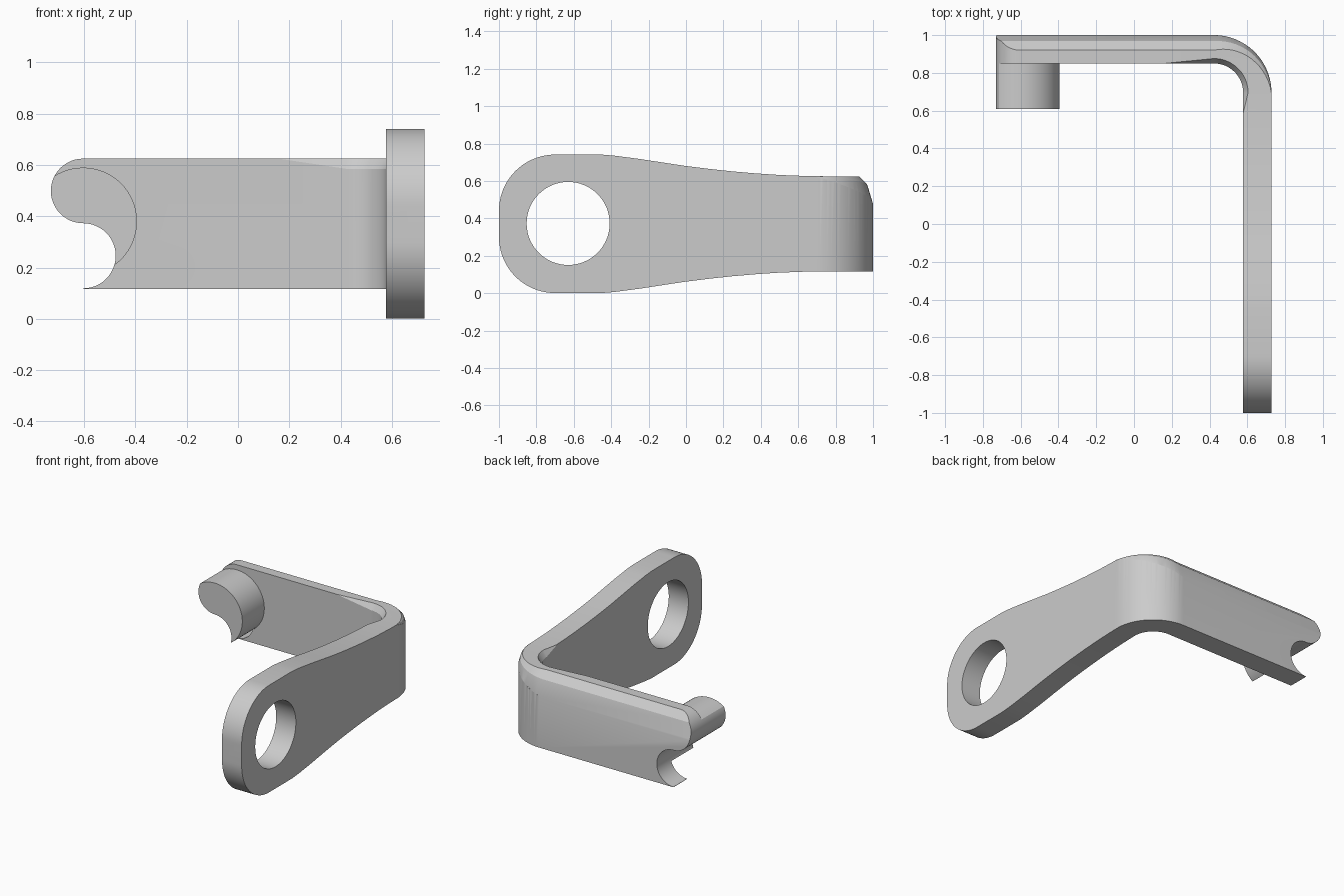
import bpy, bmesh
from math import sin, cos, radians
from mathutils import Vector

if "Cube" in bpy.data.objects:
    bpy.data.objects.remove(bpy.data.objects["Cube"], do_unlink=True)

grey = bpy.data.materials.new("light grey metal")
grey.use_nodes = True
grey.diffuse_color = (0.6, 0.6, 0.6, 1)
grey.node_tree.nodes["Principled BSDF"].inputs["Base Color"].default_value = (0.6, 0.6, 0.6, 1)


def arc(cx, cy, r, a0, a1, n=24):
    angles = [radians(a0 + (a1 - a0) * i / n) for i in range(n + 1)]
    return [(cx + r * cos(a), cy + r * sin(a)) for a in angles]


def loft(name, rings):
    """Closed solid skinned through equal rings of points."""
    bm = bmesh.new()
    loops = [[bm.verts.new(p) for p in ring] for ring in rings]
    n = len(loops[0])
    for a, b in zip(loops, loops[1:]):
        for i in range(n):
            j = (i + 1) % n
            bm.faces.new((a[i], a[j], b[j], b[i]))
    bm.faces.new(loops[0][::-1])
    bm.faces.new(loops[-1])
    bmesh.ops.recalc_face_normals(bm, faces=bm.faces)
    mesh = bpy.data.meshes.new(name)
    bm.to_mesh(mesh)
    bm.free()
    mesh.materials.append(grey)
    ob = bpy.data.objects.new(name, mesh)
    bpy.context.collection.objects.link(ob)
    return ob


def prism(name, outline, axis, lo, hi):
    """Extrude a 2D outline along one axis."""
    def place(p, d):
        q = list(p)
        q.insert("xyz".index(axis), d)
        return Vector(q)
    return loft(name, [[place(p, d) for p in outline] for d in (lo, hi)])


def boolean(ob, cutter, operation):
    """Apply a boolean and discard the cutter."""
    mod = ob.modifiers.new("cut", 'BOOLEAN')
    mod.object, mod.operation, mod.solver = cutter, operation, 'EXACT'
    graph = bpy.context.evaluated_depsgraph_get()
    mesh = bpy.data.meshes.new_from_object(ob.evaluated_get(graph))
    ob.modifiers.clear()
    ob.data = mesh
    bpy.data.objects.remove(cutter, do_unlink=True)


BX, BY = 0.423, 0.695            # centre of the bend
R_IN, R_OUT = 0.155, 0.305
MID, TOP = 0.371, 0.625

# L-shaped strip seen from above
plan = [(-0.73, 1.0)] + arc(BX, BY, R_OUT, 90, 0)
plan += [(BX + R_OUT, -1.0), (BX + R_IN, -1.0)]
plan += arc(BX, BY, R_IN, 0, 90) + [(-0.73, BY + R_IN)]
bracket = prism("bent_bracket", plan, 'z', -0.1, 0.9)

# side outline: rounded eye end narrowing to the bend
half = [(-p[0] - 1.4, p[1]) for p in arc(-0.7, 0.07, 0.3, 0, 90)]
half = arc(-0.7, 0.07, 0.3, 180, 90)
half += [(-0.45, 0.37), (-0.38, 0.364), (-0.25, 0.347), (-0.1, 0.324),
         (0.0, 0.309), (0.12, 0.294), (0.25, 0.28), (0.38, 0.269),
         (0.5, 0.261), (0.63, 0.256), (0.75, 0.254), (1.2, 0.254)]
side = [(y, MID + h) for y, h in half] + [(y, MID - h) for y, h in reversed(half)]
boolean(bracket, prism("side_cutter", side, 'x', -1, 1), 'INTERSECT')

# round hole in the eye
hole = arc(-0.63, MID + 0.002, 0.222, 0, 360, 64)[:-1]
boolean(bracket, prism("hole_cutter", hole, 'x', 0, 1), 'DIFFERENCE')


def edge_cutter(name, radius, section, stations):
    """Sweep a chamfer section round the bend, shrinking it by t."""
    rings = []
    for angle, dx, dy, t in stations:
        c, s = cos(radians(angle)), sin(radians(angle))
        ring = []
        for d, z, shrink in section:
            r = radius + d * (t if shrink else 1)
            h = z if z > TOP else TOP - (TOP - z) * t
            ring.append(Vector((BX + dx + r * c, BY + dy + r * s, h)))
        rings.append(ring)
    return loft(name, rings)


# two-facet chamfer on the back upper edge, fading round the bend
outer = [(0, 0.473, 1), (-0.032, 0.578, 1), (-0.08, TOP, 1),
         (-0.08, 0.7, 1), (0.05, 0.7, 0), (0.05, 0.473, 0)]
stations = [(90, -1.3, 0, 1)]
stations += [(90 - 6 * i, 0, 0, max(0.02, 1 - i / 15)) for i in range(16)]
boolean(bracket, edge_cutter("outer_chamfer", R_OUT, outer, stations), 'DIFFERENCE')

# small relief on the inner upper edge of the bend
inner = [(0, 0.585, 1), (0.026, TOP, 1), (0.026, 0.7, 1),
         (-0.05, 0.7, 0), (-0.05, 0.585, 0)]
stations = [(90, -0.26, 0, 0.02)]
stations += [(90 - 6 * i, 0, 0, 1) for i in range(16)] + [(0, 0, -0.105, 0.02)]
boolean(bracket, edge_cutter("inner_chamfer", R_IN, inner, stations), 'DIFFERENCE')


def hook_outline():
    """Rounded tip above a round notch."""
    pts = [(1, -0.3), (1, 1), (-0.604, 1)]
    pts += arc(-0.604, 0.499, 0.126, 90, 270)
    pts += arc(-0.604, 0.246, 0.127, 90, -90)[1:]
    return pts + [(-0.604, -0.3)]


boolean(bracket, prism("hook_cutter", hook_outline(), 'y', -1.2, 1.2), 'INTERSECT')

# stub pin sharing the hook outline
disc = arc(-0.604, 0.38, 0.21, 0, 360, 64)[:-1]
pin = prism("hook_pin", disc, 'y', 0.61, BY + R_IN)
boolean(pin, prism("pin_cutter", hook_outline(), 'y', 0, 1.2), 'INTERSECT')

# smooth curved walls, sharp edges kept
for ob in (bracket, pin):
    bpy.ops.object.select_all(action='DESELECT')
    ob.select_set(True)
    bpy.context.view_layer.objects.active = ob
    bpy.ops.object.shade_smooth_by_angle(angle=radians(20))
